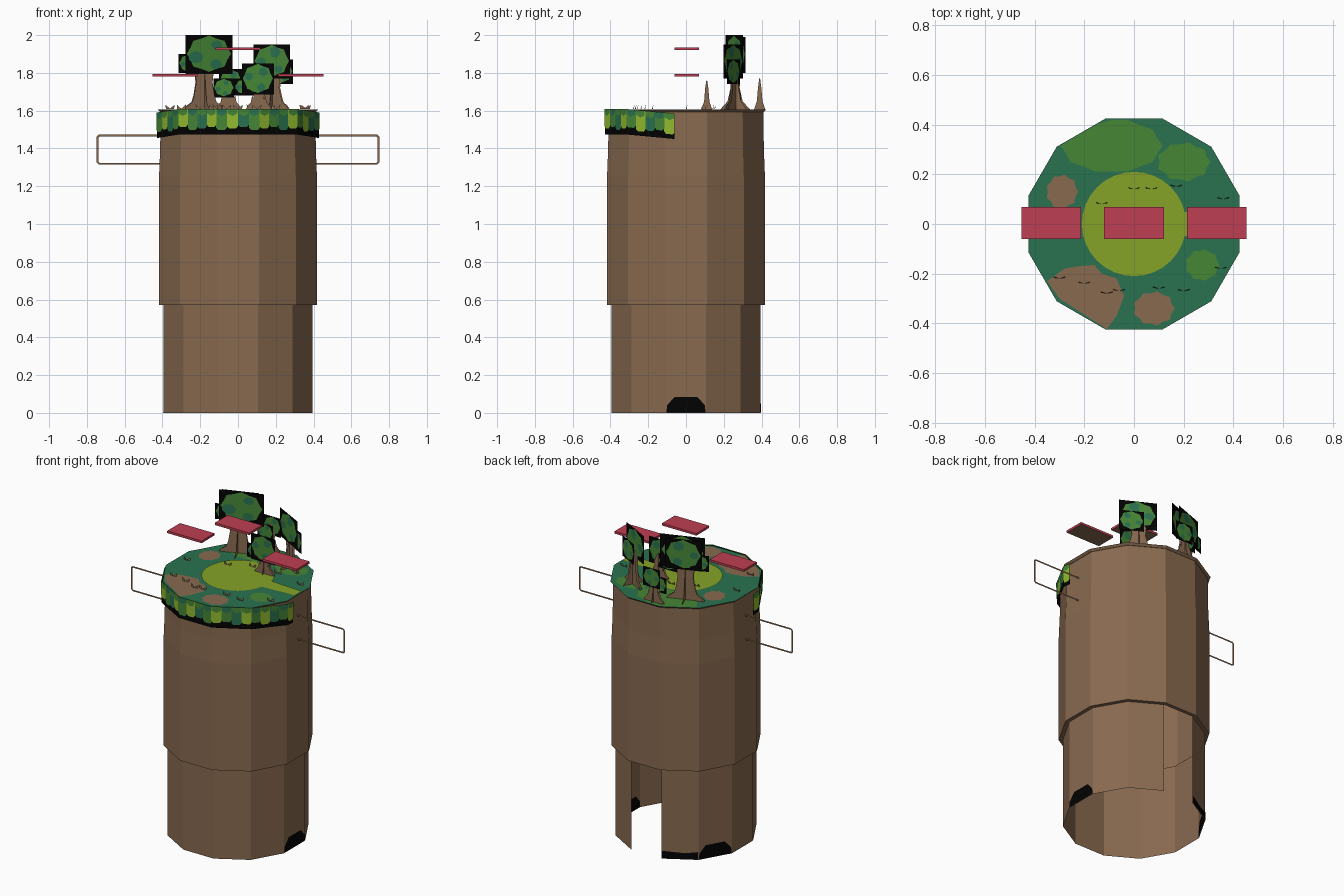
import bpy, bmesh, math, random
from mathutils import Matrix, Vector

if "Cube" in bpy.data.objects:
    bpy.data.objects.remove(bpy.data.objects["Cube"])

random.seed(4)
C15 = math.cos(math.radians(15))


def material(name, r, g, b):
    m = bpy.data.materials.new(name)
    lin = [((c / 255 + 0.055) / 1.055) ** 2.4 if c > 10 else c / 3294 for c in (r, g, b)]
    m.diffuse_color = (*lin, 1)
    m.use_nodes = True
    m.node_tree.nodes["Principled BSDF"].inputs["Base Color"].default_value = m.diffuse_color
    return m


MATS = [material("bark brown", 137, 106, 80), material("black", 2, 2, 2), material("plank red", 190, 62, 82),
        material("moss olive", 134, 164, 40), material("leaf green", 70, 134, 54),
        material("deep teal green", 42, 114, 80), material("bright lime", 146, 186, 46)]
bark, black, red, olive, green, teal, lime = range(7)


class Part:
    """Collects polygons, each with a colour, into one named object."""

    def __init__(self, name):
        self.name, self.v, self.f, self.m = name, [], [], []

    def poly(self, pts, mat):
        n = len(self.v)
        self.v += [tuple(p) for p in pts]
        self.f.append(range(n, n + len(pts)))
        self.m.append(mat)

    def box(self, lo, hi, mat, bottom):
        (a, b, c), (d, e, f) = lo, hi
        self.poly([(a, b, f), (d, b, f), (d, e, f), (a, e, f)], mat)
        self.poly([(a, e, c), (d, e, c), (d, b, c), (a, b, c)], bottom)
        loop = [(a, b), (d, b), (d, e), (a, e)]
        for i in range(4):
            (x0, y0), (x1, y1) = loop[i], loop[(i + 1) % 4]
            self.poly([(x0, y0, c), (x1, y1, c), (x1, y1, f), (x0, y0, f)], mat)

    def done(self, mat=None, weld=False):
        me = bpy.data.meshes.new(self.name)
        me.from_pydata(self.v, [], [list(f) for f in self.f])
        used = sorted(set(self.m))
        for u in used:
            me.materials.append(MATS[u])
        for p, m in zip(me.polygons, self.m):
            p.material_index = used.index(m)
        if mat:
            me.transform(mat)
        if weld:
            bm = bmesh.new()
            bm.from_mesh(me)
            bmesh.ops.remove_doubles(bm, verts=bm.verts, dist=1e-4)
            bm.to_mesh(me)
            bm.free()
        ob = bpy.data.objects.new(self.name, me)
        bpy.context.collection.objects.link(ob)


def ring(apothem, z):
    r = apothem / C15
    return [Vector((r * math.cos(math.radians(15 + 30 * k)), r * math.sin(math.radians(15 + 30 * k)), z))
            for k in range(12)]


# Twelve-sided hollow trunk, open below: narrow base with one back panel missing, wider sleeve
trunk = Part("trunk_body")
profile = [(.395, 0), (.395, .57), (.418, .57), (.418, 1.25), (.412, 1.4), (.410, 1.6)]
rings = [ring(*p) for p in profile]
for s in range(len(rings) - 1):
    for k in range(12):
        if s == 0 and k == 2:
            continue
        a, b, j = rings[s], rings[s + 1], (k + 1) % 12
        trunk.poly([a[k], a[j], b[j], b[k]], bark)
trunk.done(weld=True)


# Plates lying on one side of the trunk; u runs along the face
def side_plate(part, azimuth, apothem, pts, mat):
    a = math.radians(azimuth)
    n, t = Vector((math.cos(a), math.sin(a), 0)), Vector((-math.sin(a), math.cos(a), 0))
    part.poly([n * apothem + t * u + Vector((0, 0, z)) for u, z in pts], mat)


# Dark openings at the foot, visible outside and inside
holes = Part("dark_openings")
arch = [(-.104, .002), (.104, .002), (.1, .04), (.06, .085), (-.06, .085), (-.1, .04)]
low_arch = [(-.104, .002), (.104, .002), (.104, .05), (.03, .04), (-.104, .05)]
for az, shape in ((0, arch), (150, arch), (120, low_arch)):
    side_plate(holes, az, .397, shape, black)
    side_plate(holes, az, .393, shape[::-1], black)
holes.done()

# Garden disc
deck = Part("garden_top")
up, low = ring(.425, 1.606), ring(.412, 1.594)
deck.poly(up, teal)
deck.poly(low[::-1], bark)
for k in range(12):
    j = (k + 1) % 12
    deck.poly([low[k], low[j], up[j], up[k]], bark)
deck.done()


def inside(x, y):
    """Pull a point back onto the twelve-sided disc."""
    d = max(x * math.cos(k * math.pi / 6) + y * math.sin(k * math.pi / 6) for k in range(12))
    s = min(1, .422 / max(d, .01))
    return x * s, y * s


def blob(part, x, y, rx, ry, z, mat, n=18, jag=.12):
    part.poly([(*inside(x + rx * math.cos(t) * q, y + ry * math.sin(t) * q), z)
               for i in range(n) for t in [i * math.tau / n] for q in [1 - jag * (i % 2)]], mat)


patches = Part("ground_patches")
blob(patches, 0, 0, .21, .21, 1.611, olive, 32, 0)
patches.poly([(x, y, 1.610) for x, y in [(.19, -.05), (.42, -.035), (.42, .035), (.19, .05)]], olive)
blob(patches, .08, -.34, .085, .07, 1.609, bark)
blob(patches, -.29, .13, .065, .07, 1.609, bark)
blob(patches, .275, -.165, .07, .065, 1.609, green)
blob(patches, -.09, .315, .205, .11, 1.608, green, 20, .06)
blob(patches, .2, .25, .11, .08, 1.608, green)
patches.poly([(x, y, 1.609) for x, y in [(-.35, -.23), (-.30, -.30), (-.11, -.423), (-.07, -.37), (-.04, -.29),
             (-.07, -.22), (-.13, -.2), (-.16, -.165), (-.22, -.17), (-.28, -.18)]], bark)
patches.done()

# Leafy skirt around the front half, dropping slightly toward the sides
skirt = Part("leaf_skirt")
cycle = [lime, green, lime, teal, green, lime, green, teal]
h = .434 * math.tan(math.radians(15))
col = 0
for az in range(-180, 1, 30):
    lo, hi = (.06 if az == -180 else -h), (-.06 if az == 0 else h)
    n = 4 if hi - lo > .1 else 1
    w = (hi - lo) / n

    def drop(u):
        a = math.radians(az)
        return -.025 * max(0, .43 * math.sin(a) + u * math.cos(a) + .33) / .27

    def leaf(r, pts, mat):
        side_plate(skirt, az, r, [(u, z + drop(u)) for u, z in pts], mat)

    leaf(.428, [(lo, 1.475), (hi, 1.475), (hi, 1.608), (lo, 1.608)], black)
    for i in range(n):
        u, c = lo + i * w, cycle[col % 8]
        d = 1.498 + .008 * (col % 3)
        leaf(.431, [(u, d + .012), (u + w * .2, d), (u + w * .8, d), (u + w, d + .012), (u + w, 1.61), (u, 1.61)], c)
        # small shaded tuft at the top of every leaf
        leaf(.433, [(u + w * .05, 1.585), (u + w * .5, 1.572), (u + w * .95, 1.585), (u + w * .95, 1.608),
                    (u + w * .05, 1.608)], teal if c == green else green)
        col += 1
skirt.done()

# Floating planks
for name, x, z in (("plank_left", -.333, 1.787), ("plank_middle", 0, 1.927), ("plank_right", .333, 1.787)):
    p = Part(name)
    p.box((x - .12, -.06, z - .007), (x + .12, .068, z + .007), red, bark)
    p.done()

# Flat loop handles on both sides
for name, s in (("handle_right", 1), ("handle_left", -1)):
    p = Part(name)
    outer = [(.40, 1.473), (.737, 1.473), (.748, 1.462), (.748, 1.325), (.737, 1.314), (.40, 1.314)]
    inner = [(.40, 1.463), (.733, 1.463), (.738, 1.458), (.738, 1.329), (.733, 1.324), (.40, 1.324)]
    for i in range(5):
        p.poly([(s * x, 0, z) for x, z in (outer[i], outer[i + 1], inner[i + 1], inner[i])], bark)
    p.done(weld=True)


# Trees made of flat boards: crossed trunk silhouettes with roots, and leafy boards
def tree(name, x, y, angle, base, depth, top, boards):
    mat = Matrix.Translation((x, y, 0)) @ Matrix.Rotation(math.radians(angle), 4, 'Z')
    t = Part(name + "_trunk")
    shape = [(1, 1.605), (.85, 1.625), (.6, 1.645), (.5, 1.68), (.4, top - .1), (.45, top - .05), (.15, top)]
    half = [(q, z) for q, z in shape]
    full = half + [(-q, z) for q, z in half[::-1]]
    for v in (-.006, .006):
        t.poly([(q * base, v, z) for q, z in full], bark)
    t.poly([(0, q * depth, z) for q, z in [(1, 1.605), (.5, 1.65), (.3, 1.72), (.08, top), (-.08, top),
                                           (-.3, 1.72), (-.5, 1.65), (-1, 1.605)]], bark)
    t.done(mat)
    f = Part(name + "_foliage")
    for u0, u1, z0, z1, v in boards:
        f.poly([(u0, v, z0), (u1, v, z0), (u1, v, z1), (u0, v, z1)], black)
        w, hgt = u1 - u0, z1 - z0

        def clump(cu, cz, r, mat, off, n=12, bump=0):
            pts = []
            for k in range(n):
                q, a = r * (1 - bump * (k % 2)), k * math.tau / n
                pts.append((min(max(u0 + w * (cu + q * math.cos(a)), u0), u1),
                            min(max(z0 + hgt * (cz + q * math.sin(a)), z0), z1)))
            f.poly([(a, v - off, b) for a, b in pts], mat)
            f.poly([(a, v + off, b) for a, b in pts[::-1]], mat)

        clump(.5, .52, .47, green, .0012, 16, .1)
        for i in range(6):
            a = i * math.tau / 6 + random.uniform(-.3, .3)
            clump(.5 + .29 * math.cos(a), .5 + .29 * math.sin(a), random.uniform(.11, .17),
                  teal if i % 2 else green, .002 + .0003 * i, 9)
    f.done(mat)


tree("tall_tree", -.18, .26, 20, .115, .085, 1.85,
     [(-.11, .155, 1.795, 2.0, -.013), (-.14, -.02, 1.80, 1.90, .009), (-.10, .12, 1.80, 1.99, .014)])
tree("right_tree", .185, .26, -28, .1, .07, 1.82,
     [(-.11, .11, 1.77, 1.95, -.012), (-.03, .115, 1.74, 1.87, .012)])
tree("small_front_tree", .11, .11, 0, .07, .028, 1.76,
     [(-.09, .08, 1.685, 1.85, -.01), (-.13, 0, 1.68, 1.77, .01)])
tree("small_back_tree", -.05, .39, 0, .07, .03, 1.77, [(-.05, .07, 1.70, 1.82, .01), (-.08, .03, 1.67, 1.77, -.01)])

# Grass tufts scattered on the garden
tufts = Part("grass_tufts")
for x, y in [(-.13, .08), (0, .14), (.07, .14), (.17, .15), (-.2, -.24), (-.11, -.28), (.1, -.26), (.2, -.27),
             (-.06, -.27), (.36, .1), (-.36, 0), (-.3, -.22), (.35, -.18)]:
    for s in (-1, 1):
        tufts.poly([(x, y, 1.61), (x + s * .022, y + .004, 1.61), (x + s * .024, y + .008, 1.632)], bark)
tufts.done()
